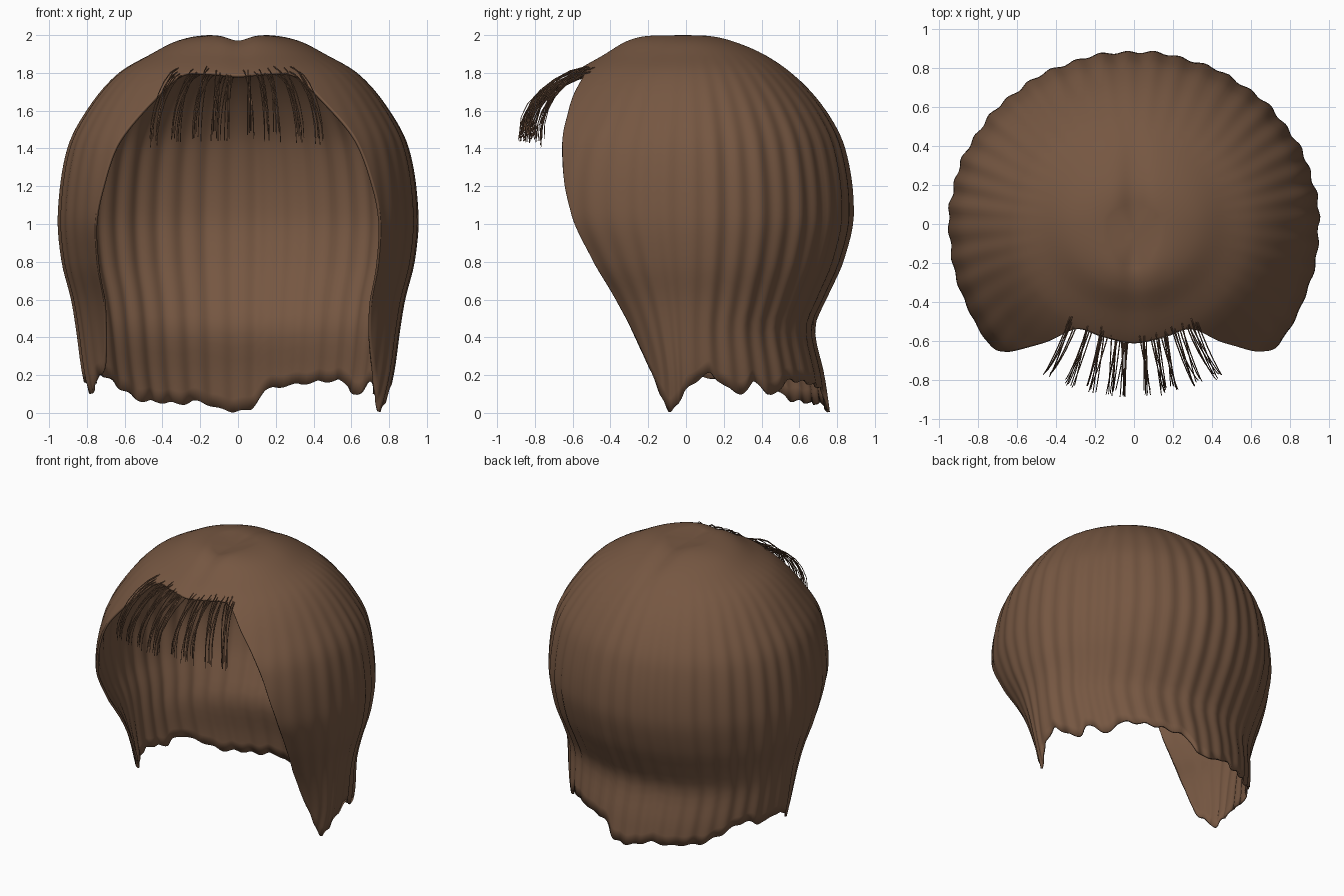
import bpy, math, random

random.seed(4)
cube = bpy.data.objects.get("Cube")
if cube:
    bpy.data.objects.remove(cube)

brown = bpy.data.materials.new("hair brown")
brown.use_nodes = True
colour = (0.18, 0.095, 0.054, 1)
brown.diffuse_color = colour
bsdf = brown.node_tree.nodes["Principled BSDF"]
bsdf.inputs["Base Color"].default_value = colour
bsdf.inputs["Roughness"].default_value = 0.7


def smooth_curve(xs, ys, x):
    """Smooth interpolation through the points (xs, ys)."""
    n = len(xs)
    x = min(max(x, xs[0]), xs[-1])
    i = max(k for k in range(n - 1) if xs[k] <= x)

    def slope(k):
        lo, hi = max(k - 1, 0), min(k + 1, n - 1)
        return (ys[hi] - ys[lo]) / (xs[hi] - xs[lo])

    h = xs[i + 1] - xs[i]
    t = (x - xs[i]) / h
    return ((2*t**3 - 3*t*t + 1) * ys[i] + (t**3 - 2*t*t + t) * h * slope(i)
            + (3*t*t - 2*t**3) * ys[i + 1] + (t**3 - t*t) * h * slope(i + 1))


# Head profile: half width, back depth and front depth by height
HEIGHT = [2, 1.97, 1.9, 1.8, 1.6, 1.4, 1.05, .8, .6, .45, .2, 0]
WIDTH = [.14, .32, .46, .63, .80, .90, .95, .93, .88, .855, .82, .77]
BACK = [.10, .26, .42, .56, .74, .84, .885, .83, .74, .68, .73, .76]
FRONT = [.22, .33, .44, .60, .80, .95, .99, .82, .63, .51, .37, .35]
DROP = [math.sqrt(2 - z) for z in HEIGHT]

# Hem: (angle from the front, height); the face opening is shared by both sides
OPENING = [(15, 1.8), (28, 1.79), (36, 1.66), (45, 1.45), (50, 1.2),
           (52.5, 1.02), (53.5, .75), (54.5, .5), (59, .25)]
LEFT_HEM = [(70, .06), (77, .01), (85, .07), (98, .2), (104, .17), (112, .1),
            (120, .16), (128, .09), (135, .16), (143, .17), (158, .15),
            (169, .12), (175, .02)]
RIGHT_HEM = [(70, .16), (77, .1), (85, .15), (98, .19), (108, .16), (118, .2),
             (128, .14), (138, .07), (147, .06), (156, .05), (165, .06),
             (173, .02)]
hem = ([(-180, .01)] + [(-a, z) for a, z in reversed(OPENING + RIGHT_HEM)]
       + [(0, 1.79)] + OPENING + LEFT_HEM + [(180, .01)])
index = list(range(len(hem)))
angles, heights = zip(*hem)


def shell_point(phi, drop):
    z = 2 - drop * drop
    width = smooth_curve(DROP, WIDTH, drop)
    depth = smooth_curve(DROP, FRONT if math.cos(phi) > 0 else BACK, drop)
    # Ribs of combed hair fade out towards the crown and the fringe
    fade = min(1, max(0, (drop - .3) / .5)) * min(1, max(0, .9 - math.cos(phi)))
    rib = 1 + fade * (.007 * math.sin(44 * phi) + .003 * math.sin(19 * phi + 1))
    x = width * math.sin(phi) * rib
    y = -depth * math.cos(phi) * rib
    # Shallow parting on the crown
    z -= .03 * math.exp(-(x / .07) ** 2) * max(0, 1 - drop * 2)
    return x, y, z


# Hair shell
STEPS, ROWS = 9, 56
columns = (len(hem) - 1) * STEPS
verts, faces = [(0, -.06, 1.965)], []
for c in range(columns):
    phi = math.radians(smooth_curve(index, angles, c / STEPS))
    low = max(0, smooth_curve(index, heights, c / STEPS))
    if low < .3:
        low = max(.005, low + .008 * math.sin(phi * 37))
    for r in range(ROWS + 1):
        verts.append(shell_point(phi, math.sqrt(2 - low) * r / ROWS))
stride = ROWS + 1
for c in range(columns):
    p, q = 1 + c * stride, 1 + (c + 1) % columns * stride
    faces.append((0, p, q))
    for r in range(ROWS):
        faces.append((p + r, p + r + 1, q + r + 1, q + r))
mesh = bpy.data.meshes.new("hair_shell")
mesh.from_pydata(verts, [], faces)
mesh.polygons.foreach_set("use_smooth", [True] * len(faces))
mesh.materials.append(brown)
shell = bpy.data.objects.new("hair_shell", mesh)
bpy.context.collection.objects.link(shell)
solid = shell.modifiers.new("thickness", 'SOLIDIFY')
solid.thickness = .015
solid.offset = -1

# Fringe: clumps of thin strands fanning out and down over the forehead
curve = bpy.data.curves.new("fringe_strands", 'CURVE')
curve.dimensions = '3D'
curve.bevel_depth = .0035
curve.bevel_resolution = 1
curve.resolution_u = 6
for tip in (-.45, -.33, -.22, -.13, -.07, .07, .15, .21, .33, .43):
    for k in range(7):
        end = tip + random.uniform(-.025, .025)
        root = .66 * tip + random.uniform(-.03, .03)
        reach = -.87 + .5 * end * end + random.uniform(-.02, .02)
        fall = 1.47 - .2 * end * end + random.uniform(-.03, .03)
        start_y = -.51 + .3 * root * root + random.uniform(-.03, .03)
        start_z = 1.81 + random.uniform(-.025, .025)
        spline = curve.splines.new('BEZIER')
        spline.bezier_points.add(1)
        a, b = spline.bezier_points
        a.co = (root, start_y, start_z)
        a.handle_left = a.co
        a.handle_right = (root + .5 * (end - root), start_y - .2, start_z - .02)
        b.co = (end, reach, fall)
        b.handle_left = (end, reach - .01, fall + .16)
        b.handle_right = b.co
        b.radius = .6
curve.materials.append(brown)
fringe = bpy.data.objects.new("fringe_strands", curve)
bpy.context.collection.objects.link(fringe)
